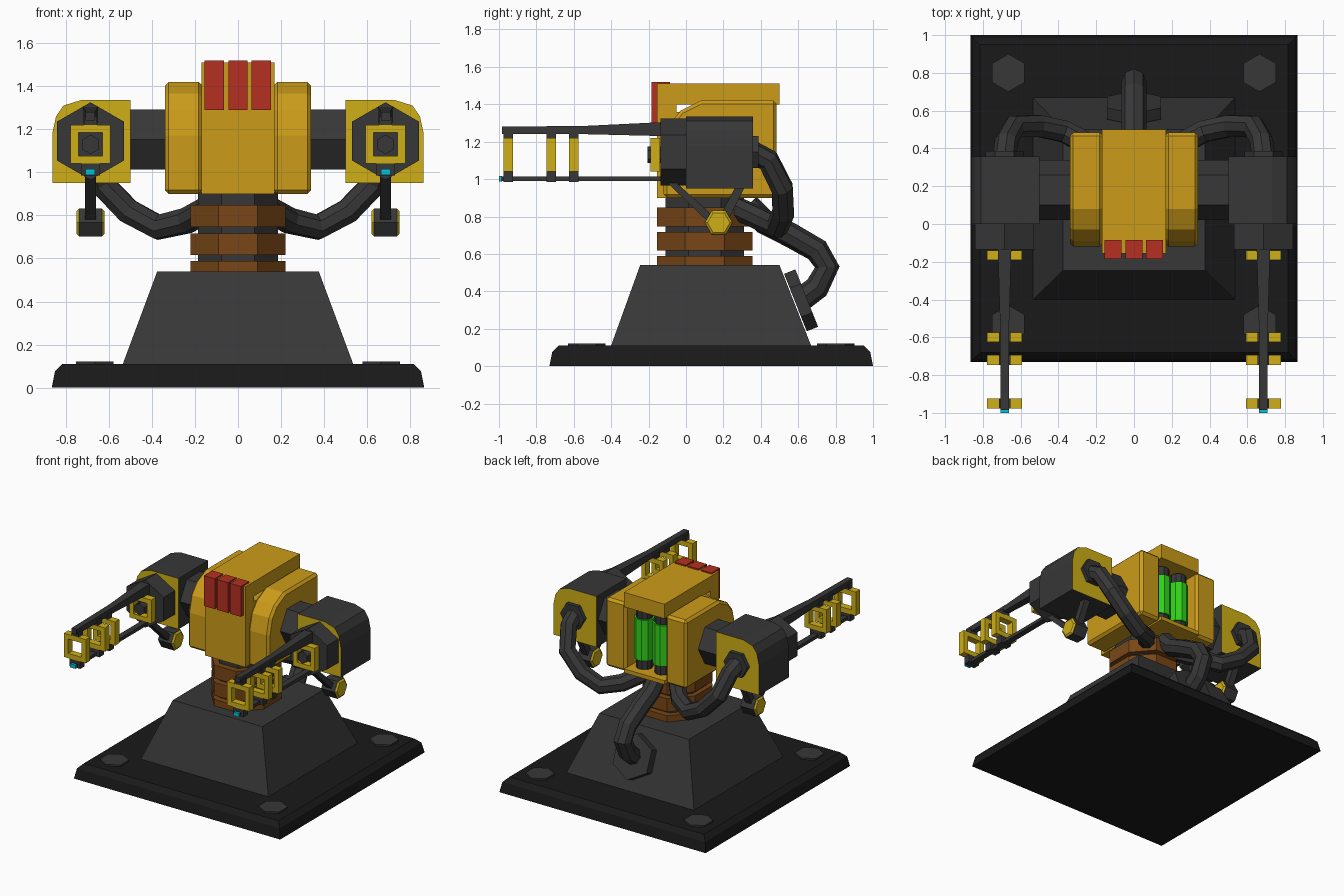
import bpy, bmesh
from math import cos, sin, pi
from mathutils import Vector

if "Cube" in bpy.data.objects:
    bpy.data.objects.remove(bpy.data.objects["Cube"])


def material(name, r, g, b):
    m = bpy.data.materials.new(name)
    m.diffuse_color = (r, g, b, 1)
    m.use_nodes = True
    m.node_tree.nodes["Principled BSDF"].inputs["Base Color"].default_value = m.diffuse_color
    return m


ORANGE = material("orange", 0.60, 0.33, 0.01)
YELLOW = material("yellow", 0.62, 0.43, 0.008)
BROWN = material("brown", 0.19, 0.062, 0.008)
DARK = material("dark_grey", 0.038, 0.038, 0.038)
BLACK = material("black", 0.010, 0.010, 0.010)
RED = material("red", 0.46, 0.03, 0.015)
GREEN = material("green", 0.03, 0.65, 0.01)
CYAN = material("cyan", 0.0, 0.55, 0.7)


def loft(name, sections, mat, closed=False, cap_mat=None):
    """Skin a list of equal-length point rings, capped unless closed."""
    bm = bmesh.new()
    rings = [[bm.verts.new(p) for p in s] for s in sections]
    n = len(rings[0])
    pairs = list(zip(rings, rings[1:])) + ([(rings[-1], rings[0])] if closed else [])
    for a, b in pairs:
        for i in range(n):
            j = (i + 1) % n
            bm.faces.new((a[i], a[j], b[j], b[i]))
    if not closed:
        for r in (rings[0], rings[-1]):
            bm.faces.new(r).material_index = 1 if cap_mat else 0
    bmesh.ops.recalc_face_normals(bm, faces=bm.faces)
    me = bpy.data.meshes.new(name)
    bm.to_mesh(me)
    bm.free()
    me.materials.append(mat)
    if cap_mat:
        me.materials.append(cap_mat)
    ob = bpy.data.objects.new(name, me)
    bpy.context.collection.objects.link(ob)
    return ob


def place(axis, pts, w):
    f = {"x": lambda u, v: (w, u, v), "y": lambda u, v: (u, w, v),
         "z": lambda u, v: (u, v, w)}[axis]
    return [f(u, v) for u, v in pts]


def prism(name, axis, pts, a, b, mat, cap_mat=None):
    return loft(name, [place(axis, pts, a), place(axis, pts, b)], mat, cap_mat=cap_mat)


def rect(u0, u1, v0, v1):
    return [(u0, v0), (u1, v0), (u1, v1), (u0, v1)]


def ngon(cu, cv, ru, rv=None, n=6, rot=0.0):
    rv = rv or ru
    return [(cu + ru * cos(2 * pi * i / n + rot), cv + rv * sin(2 * pi * i / n + rot))
            for i in range(n)]


def box(name, x0, x1, y0, y1, z0, z1, mat):
    return prism(name, "z", rect(x0, x1, y0, y1), z0, z1, mat)


def hose(name, pts, radius):
    cu = bpy.data.curves.new(name, "CURVE")
    cu.dimensions = "3D"
    cu.bevel_depth, cu.bevel_resolution, cu.use_fill_caps = radius, 2, True
    sp = cu.splines.new("POLY")
    sp.points.add(len(pts) - 1)
    for p, c in zip(sp.points, pts):
        p.co = (*c, 1)
    cu.materials.append(DARK)
    ob = bpy.data.objects.new(name, cu)
    bpy.context.collection.objects.link(ob)
    bpy.ops.object.select_all(action="DESELECT")
    ob.select_set(True)
    bpy.context.view_layer.objects.active = ob
    bpy.ops.object.convert(target="MESH")
    for f in bpy.context.object.data.polygons:
        f.use_smooth = False


# base plate with chamfered rim, bolts
loft("base_plate", [place("z", rect(-h, h, 0.135 - h, 0.135 + h), z)
                    for h, z in ((0.865, 0), (0.85, 0.075), (0.815, 0.11))], BLACK)
for x in (-0.665, 0.665):
    for y in (-0.53, 0.80):
        prism("base_bolt", "z", ngon(x, y, 0.1, rot=pi / 2), 0.10, 0.122, DARK)

# tapered pedestal
loft("pedestal", [place("z", rect(-0.555, 0.555, -0.42, 0.69), 0.056),
                  place("z", rect(-0.375, 0.375, -0.245, 0.50), 0.54)], DARK)

# neck core and rings
k = 1 / cos(pi / 8)
prism("neck_core", "z", ngon(0, 0.1, 0.185 * k, 0.21 * k, 8, pi / 8), 0.5, 0.91, DARK)
for z0, z1 in ((0.53, 0.588), (0.617, 0.717), (0.747, 0.848)):
    prism("neck_ring", "z", ngon(0, 0.1, 0.22 * k, 0.255 * k, 8, pi / 8), z0, z1, BROWN)

# head: centre spine with open rear bay
prism("head_spine", "x", [(-0.155, 0.90), (-0.155, 1.51), (0.50, 1.51), (0.50, 1.40),
                          (-0.05, 1.40), (-0.05, 1.36), (0.27, 1.36), (0.27, 0.93),
                          (0.50, 0.93), (0.50, 0.90)], -0.17, 0.17, ORANGE)

# red blocks on the brow
for x in (-0.11, 0, 0.108):
    box("brow_block", x - 0.045, x + 0.045, -0.185, -0.085, 1.29, 1.52, RED)

# energy rods in the rear bay
for x in (-0.078, 0.078):
    prism("rod_core", "z", ngon(x, 0.385, 0.072, n=10), 1.00, 1.31, GREEN)
    prism("rod_cap_low", "z", ngon(x, 0.385, 0.06, n=10), 0.93, 1.00, DARK)
    prism("rod_cap_top", "z", ngon(x, 0.385, 0.06, n=10), 1.31, 1.38, DARK)

# rear hose with hexagonal flange on the pedestal slope
nrm = Vector((0, 0.43, 0.17)).normalized()
up = Vector((0, -0.17, 0.43)).normalized()
c = Vector((0, 0.585, 0.34))
flange = [c + Vector((0.165 * sin(i * pi / 3), 0, 0)) + up * (0.165 * cos(i * pi / 3))
          for i in range(6)]
loft("hose_flange", [flange, [p + nrm * 0.065 for p in flange]], DARK)
hose("rear_hose", [(0, 0.33, 0.86), (0, 0.42, 0.77), (0, 0.56, 0.70), (0, 0.70, 0.62),
                   (0, 0.755, 0.53), (0, 0.70, 0.42), (0, 0.60, 0.345)], 0.066)

POD = [(0.50, 0.95), (0.50, 1.335), (0.73, 1.335), (0.81, 1.31), (0.845, 1.26),
       (0.862, 1.18), (0.862, 0.95)]
SIDE = [(-0.12, 0.90), (-0.12, 1.17), (-0.09, 1.29), (-0.03, 1.365), (0.08, 1.42),
        (0.485, 1.42), (0.485, 0.90)]

for s in (-1, 1):
    X = 0.685 * s
    # rounded head side
    side = prism("head_side", "x", SIDE, 0.165 * s, 0.34 * s, ORANGE)
    bev = side.modifiers.new("chamfer", "BEVEL")
    bev.width, bev.segments, bev.limit_method, bev.angle_limit = 0.018, 1, "ANGLE", 1.2

    # shoulder axle, gun pod and hexagonal housing
    prism("shoulder_axle", "x", ngon(0.18, 1.152, 0.16), 0.33 * s, 0.52 * s, DARK)
    prism("gun_pod", "y", [(x * s, z) for x, z in POD], 0.0, 0.357, DARK, YELLOW)
    prism("gun_housing", "y", ngon(X, 1.145, 0.18, 0.18, 6, pi / 2), -0.135, 0.02, DARK)
    prism("gun_nozzle", "y", ngon(X, 1.13, 0.045, rot=pi / 2), -0.205, -0.12, DARK)

    # square coil frames along the rails
    for y in (-0.165, -0.60, -0.72, -0.95):
        o, i = rect(X - 0.092, X + 0.092, 1.04, 1.22), rect(X - 0.056, X + 0.056, 1.076, 1.184)
        a, b = y - 0.026, y + 0.026
        loft("coil_frame", [place("y", o, a), place("y", o, b),
                            place("y", i, b), place("y", i, a)], YELLOW, closed=True)
        if y < -0.5:
            box("frame_clip_low", X - 0.045, X + 0.045, a, b, 0.985, 1.042, DARK)
            box("frame_clip_top", X - 0.03, X + 0.03, a, b, 1.215, 1.26, DARK)

    # rails
    loft("top_rail", [place("y", rect(X - w, X + w, z0, z1), y) for y, w, z0, z1 in
                      ((-0.985, 0.022, 1.24, 1.28), (-0.53, 0.024, 1.24, 1.285),
                       (-0.12, 0.036, 1.23, 1.305))], DARK)
    box("bottom_rail", X - 0.022, X + 0.022, -0.99, -0.12, 0.99, 1.015, DARK)
    box("rail_tip", X - 0.022, X + 0.022, -1.0, -0.985, 0.988, 1.016, CYAN)

    # lower sensor on V struts
    for pts in ([(-0.10, 0.98), (-0.05, 0.98), (0.16, 0.79), (0.13, 0.76)],
                [(0.27, 0.97), (0.32, 0.97), (0.22, 0.77), (0.17, 0.78)]):
        prism("sensor_strut", "x", pts, X - 0.025, X + 0.025, DARK)
    prism("sensor_body", "x", ngon(0.175, 0.767, 0.076), X - 0.054, X + 0.054, DARK)
    for d in (-1, 1):
        loft("sensor_cap", [place("x", ngon(0.175, 0.767, 0.074), X + d * 0.054),
                            place("x", ngon(0.175, 0.767, 0.06), X + d * 0.065)], YELLOW)

    # side hose from pod to neck
    prism("hose_collar", "y", ngon(X, 1.145, 0.1), 0.35, 0.387, DARK)
    hose("side_hose", [(x * s, y, z) for x, y, z in
                       ((0.685, 0.36, 1.14), (0.675, 0.44, 1.10), (0.635, 0.515, 0.95),
                        (0.51, 0.52, 0.82), (0.37, 0.49, 0.745), (0.24, 0.42, 0.775),
                        (0.12, 0.28, 0.84))], 0.062)
